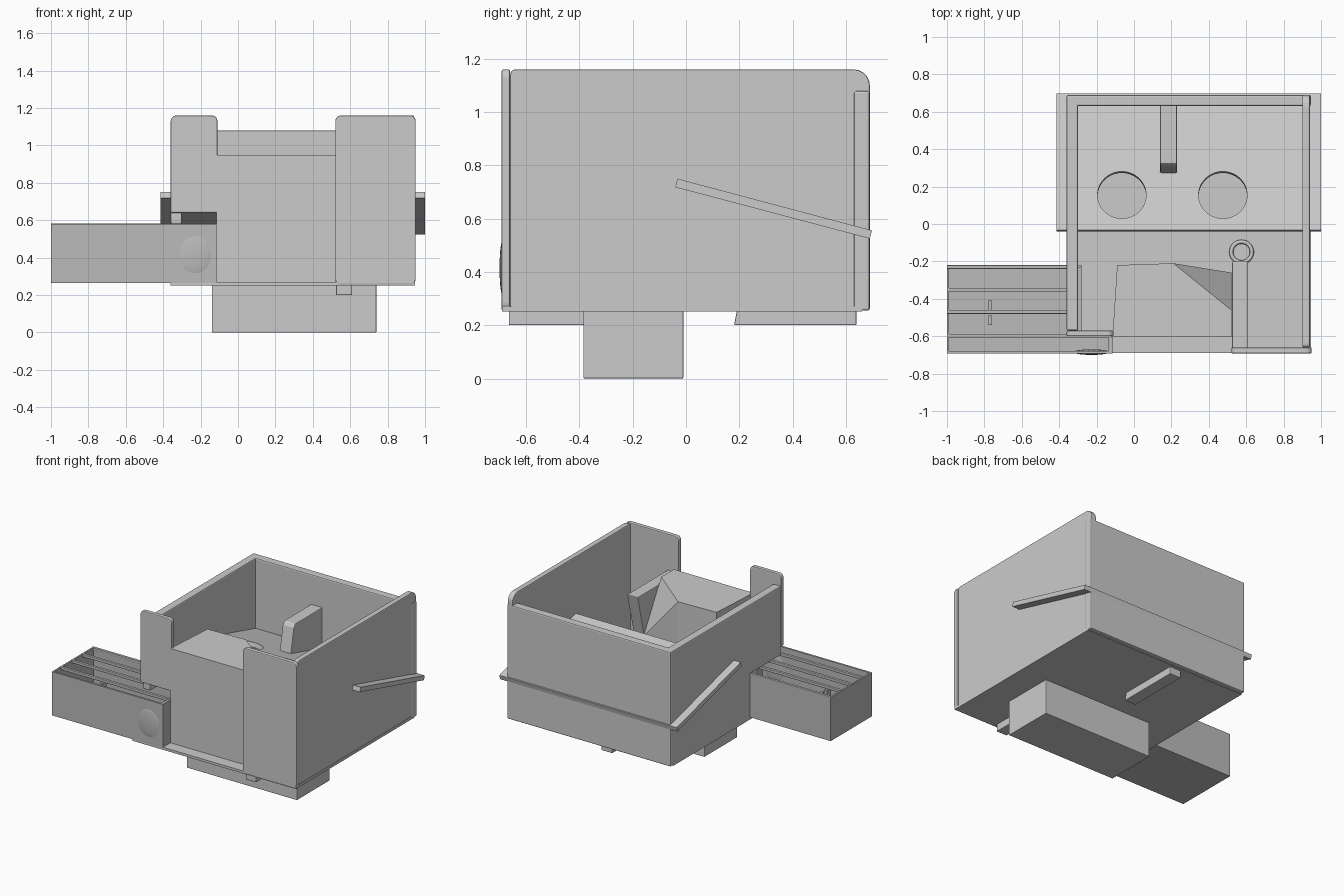
import bpy, bmesh, math
from mathutils import Vector

if "Cube" in bpy.data.objects:
    bpy.data.objects.remove(bpy.data.objects["Cube"])

grey = bpy.data.materials.new("neutral_grey")
grey.diffuse_color = (0.5, 0.5, 0.5, 1)
grey.use_nodes = True
grey.node_tree.nodes["Principled BSDF"].inputs["Base Color"].default_value = grey.diffuse_color


def add(name, bm, bevel=0.0, mat=None, segs=2):
    bmesh.ops.recalc_face_normals(bm, faces=bm.faces)
    me = bpy.data.meshes.new(name)
    bm.to_mesh(me)
    bm.free()
    ob = bpy.data.objects.new(name, me)
    bpy.context.collection.objects.link(ob)
    if bevel:
        m = ob.modifiers.new("bevel", "BEVEL")
        m.width, m.segments, m.limit_method = bevel, segs, "ANGLE"
    if mat:
        me.materials.append(mat)
    return ob


def prism(name, pts, axis, a, b, bevel=0.0, mat=None):
    """Extrude a 2D profile along axis x (y,z points), y (x,z) or z (x,y)."""
    place = {"x": lambda p, q, t: (t, p, q), "y": lambda p, q, t: (p, t, q),
             "z": lambda p, q, t: (p, q, t)}[axis]
    bm = bmesh.new()
    lo = [bm.verts.new(place(p, q, a)) for p, q in pts]
    hi = [bm.verts.new(place(p, q, b)) for p, q in pts]
    bm.faces.new(lo)
    bm.faces.new(hi)
    n = len(pts)
    for i in range(n):
        j = (i + 1) % n
        bm.faces.new((lo[i], lo[j], hi[j], hi[i]))
    return add(name, bm, bevel, mat)


def box(name, x0, x1, y0, y1, z0, z1, bevel=0.0, mat=None):
    return prism(name, [(x0, y0), (x1, y0), (x1, y1), (x0, y1)], "z", z0, z1, bevel, mat)


def rounded(x0, x1, z0, z1, radii, n=5):
    """Rectangle outline with corner radii (bottom left, bottom right, top right, top left)."""
    pts = []
    corners = [(x0, z0, 1, 1, 180), (x1, z0, -1, 1, 270), (x1, z1, -1, -1, 0), (x0, z1, 1, -1, 90)]
    for (x, z, sx, sz, start), r in zip(corners, radii):
        if r == 0:
            pts.append((x, z))
            continue
        for i in range(n + 1):
            a = math.radians(start + 90 * i / n)
            pts.append((x + sx * r + r * math.cos(a), z + sz * r + r * math.sin(a)))
    return pts


# Base block and floor
box("base_block", -0.14, 0.74, -0.385, -0.01, 0, 0.268, 0.004)
box("floor", -0.36, 0.945, -0.69, 0.66, 0.252, 0.27)

# Outer walls
prism("right_wall", rounded(-0.66, 0.69, 0.265, 1.16, (0, 0, 0.06, 0.02)), "x", 0.90, 0.94, 0.006)
prism("left_wall", [(-0.57, 0.58), (-0.22, 0.58), (-0.22, 0.255), (0.69, 0.255),
                    (0.69, 1.08), (-0.57, 1.08)], "x", -0.36, -0.30, 0.008)
box("back_wall", -0.355, 0.945, 0.63, 0.69, 0.255, 1.08, 0.008)
prism("front_right_panel", rounded(0.52, 0.95, 0.255, 1.16, (0.03,) * 4), "y", -0.692, -0.66, 0.006)
prism("front_left_panel", rounded(-0.36, -0.11, 0.64, 1.16, (0, 0, 0.03, 0.03)), "y", -0.60, -0.57, 0.006)

# Sloping shelf that passes through both side walls, with two round holes
shelf = prism("sloping_shelf", [(-0.04, 0.718), (0.69, 0.525), (0.698, 0.556), (-0.032, 0.75)],
              "x", -0.415, 1.0)
for i, x in enumerate((-0.065, 0.475)):
    bpy.ops.mesh.primitive_cylinder_add(vertices=48, radius=0.13, depth=0.3,
                                        location=(x, 0.15, 0.68),
                                        rotation=(math.radians(-14.8), 0, 0))
    cutter = bpy.context.object
    cutter.name = "hole_cutter_%d" % (i + 1)
    m = shelf.modifiers.new("hole", "BOOLEAN")
    m.object, m.operation, m.solver = cutter, "DIFFERENCE", "EXACT"
    bpy.context.view_layer.objects.active = shelf
    bpy.ops.object.modifier_apply(modifier=m.name)
    bpy.data.objects.remove(cutter)

# Support ribs that also poke out under the floor
prism("rear_rib", [(0.18, 0.2), (0.64, 0.2), (0.64, 0.865), (0.325, 0.865), (0.308, 0.84)],
      "x", 0.14, 0.23, 0.005)
prism("front_rib", [(-0.665, 0.2), (-0.37, 0.2), (-0.2, 0.9), (-0.665, 0.9)],
      "x", 0.525, 0.61, 0.005)

# Small ring behind the front rib
bpy.ops.mesh.primitive_torus_add(major_radius=0.055, minor_radius=0.011, major_segments=32,
                                 minor_segments=8, location=(0.575, -0.15, 0.285))
bpy.context.object.name = "floor_ring"
bpy.ops.object.shade_smooth()

# Front block, one rear corner sliced off at a slope
block = prism("front_block", [(-0.115, -0.605), (0.52, -0.605), (0.52, -0.26), (0.21, -0.21),
                              (-0.09, -0.22)], "z", 0.265, 0.95)
bm = bmesh.new()
bm.from_mesh(block.data)
a, b, c = Vector((0.21, -0.21, 0.95)), Vector((0.52, -0.46, 0.95)), Vector((0.52, -0.26, 0.6))
no = (b - a).cross(c - a).normalized()
if no.z < 0:
    no = -no
res = bmesh.ops.bisect_plane(bm, geom=bm.verts[:] + bm.edges[:] + bm.faces[:], dist=1e-5,
                             plane_co=a, plane_no=no, clear_outer=True)
bmesh.ops.holes_fill(bm, edges=[e for e in bm.edges if e.is_boundary])
bmesh.ops.recalc_face_normals(bm, faces=bm.faces)
bm.to_mesh(block.data)
bm.free()

# Side tray: thin walls, floor and front cover reaching to the block
box("tray_floor", -1.0, -0.28, -0.69, -0.22, 0.265, 0.28, 0, grey)
box("tray_back", -1.0, -0.28, -0.235, -0.22, 0.265, 0.575, 0, grey)
box("tray_left_end", -1.0, -0.988, -0.69, -0.22, 0.265, 0.58, 0, grey)
box("tray_front", -1.0, -0.12, -0.692, -0.678, 0.265, 0.58, 0, grey)
box("tray_front_end", -0.135, -0.115, -0.692, -0.605, 0.265, 0.58, 0, grey)
box("tray_front_floor", -0.30, -0.12, -0.69, -0.60, 0.265, 0.28, 0, grey)

# Rods across the top of the tray
for i, y in enumerate((-0.23, -0.352, -0.47, -0.597)):
    box("tray_rod_%d" % (i + 1), -1.0, -0.12 if i == 3 else -0.33, y - 0.01, y + 0.01,
        0.563, 0.583, 0.003, grey)

# Small posts inside the tray
for i, y in enumerate((-0.435, -0.515)):
    box("tray_post_%d" % (i + 1), -0.78, -0.76, y - 0.025, y + 0.025, 0.275, 0.47, 0, grey)

# Rounded knob on the tray front
bpy.ops.mesh.primitive_uv_sphere_add(segments=32, ring_count=16, radius=1, location=(-0.228, -0.685, 0.415))
knob = bpy.context.object
knob.name = "tray_knob"
knob.scale = (0.095, 0.015, 0.112)
knob.data.materials.append(grey)
bpy.ops.object.shade_smooth()
